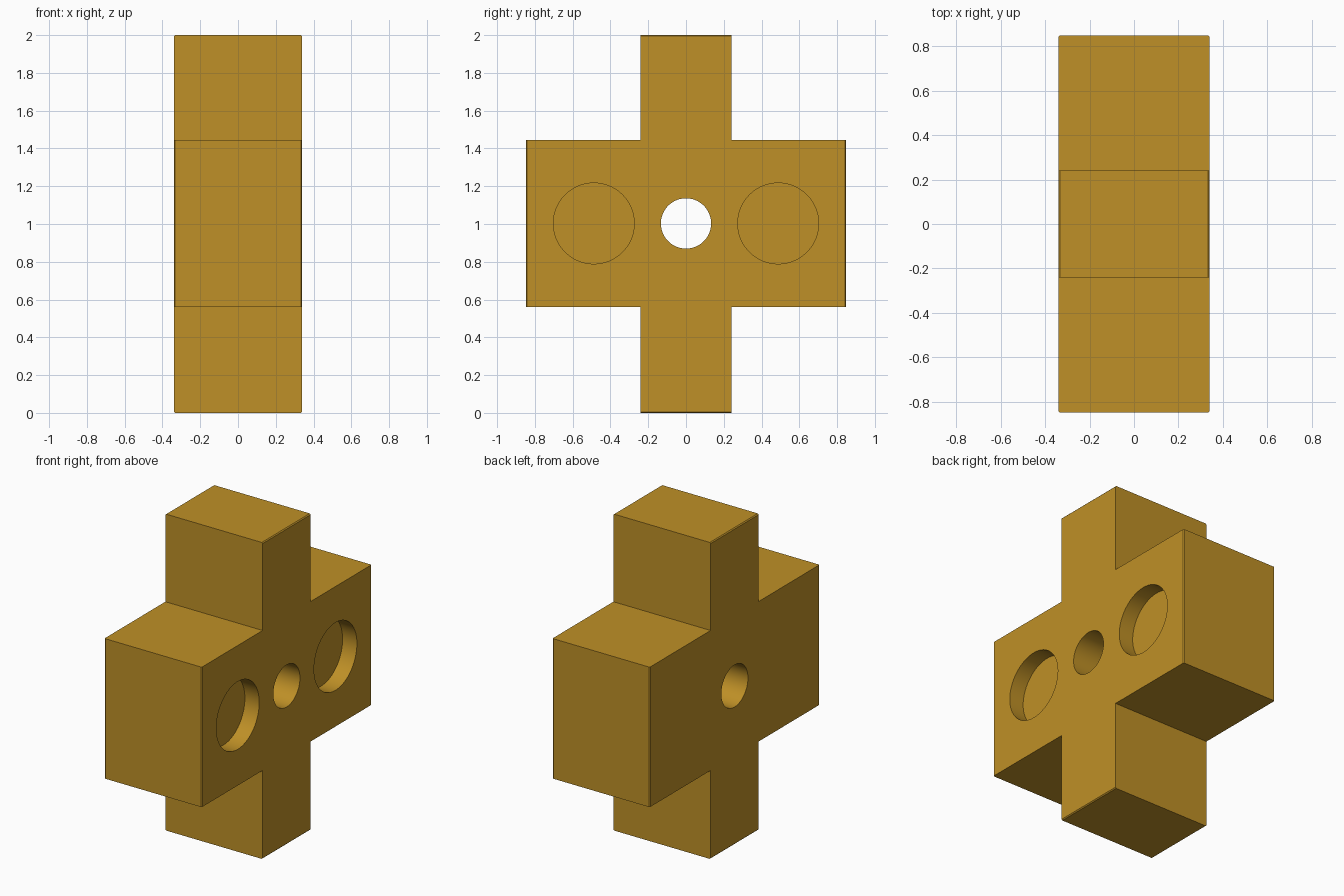
import bpy, bmesh, math

if "Cube" in bpy.data.objects:
    bpy.data.objects.remove(bpy.data.objects["Cube"])

W = 0.34                      # half thickness along x
ARM_Y, POST_Y = 0.848, 0.24   # half widths of the bar and the post
Z0, Z1, ZC = 0.56, 1.445, 1.003

# Cross-shaped body extruded along x
profile = [(-POST_Y, 0), (POST_Y, 0), (POST_Y, Z0), (ARM_Y, Z0), (ARM_Y, Z1), (POST_Y, Z1),
           (POST_Y, 2), (-POST_Y, 2), (-POST_Y, Z1), (-ARM_Y, Z1), (-ARM_Y, Z0), (-POST_Y, Z0)]
bm = bmesh.new()
face = bm.faces.new([bm.verts.new((-W, y, z)) for y, z in profile])
ext = bmesh.ops.extrude_face_region(bm, geom=[face])
bmesh.ops.translate(bm, vec=(2 * W, 0, 0),
                    verts=[v for v in ext["geom"] if isinstance(v, bmesh.types.BMVert)])
bmesh.ops.recalc_face_normals(bm, faces=bm.faces)


def is_end_edge(e):
    a, b = e.verts[0].co, e.verts[1].co
    if abs(a.x - b.x) > 1e-4:
        return False
    on_arm = abs(a.y - b.y) < 1e-4 and abs(abs(a.y) - ARM_Y) < 1e-4
    on_post = abs(a.z - b.z) < 1e-4 and abs(a.z - 1) > 0.99
    return on_arm or on_post


# Tiny chamfer on the end faces
bmesh.ops.bevel(bm, geom=[e for e in bm.edges if is_end_edge(e)],
                offset=0.006, segments=1, affect='EDGES')
mesh = bpy.data.meshes.new("cross_block")
bm.to_mesh(mesh)
bm.free()
block = bpy.data.objects.new("cross_block", mesh)
bpy.context.collection.objects.link(block)

mat = bpy.data.materials.new("ochre")
mat.diffuse_color = (0.52, 0.28, 0.02, 1)
mat.use_nodes = True
mat.node_tree.nodes["Principled BSDF"].inputs["Base Color"].default_value = mat.diffuse_color
mesh.materials.append(mat)


def drill(name, y, radius, x0, x1):
    bpy.ops.mesh.primitive_cylinder_add(vertices=96, radius=radius, depth=x1 - x0,
                                        location=((x0 + x1) / 2, y, ZC),
                                        rotation=(0, math.pi / 2, 0))
    cutter = bpy.context.object
    cutter.name = name
    cutter.data.materials.append(mat)
    mod = block.modifiers.new(name, 'BOOLEAN')
    mod.operation, mod.solver, mod.object = 'DIFFERENCE', 'EXACT', cutter
    return cutter


# Through hole, and two blind pockets on the +x face
cutters = [drill("centre_hole", 0, 0.133, -1, 1)]
for side in (-1, 1):
    cutters.append(drill("pocket", side * 0.488, 0.214, W - 0.1, W + 0.2))

# Apply the cuts and remove the cutters
bpy.ops.object.select_all(action='DESELECT')
block.select_set(True)
bpy.context.view_layer.objects.active = block
for mod in list(block.modifiers):
    bpy.ops.object.modifier_apply(modifier=mod.name)
for c in cutters:
    bpy.data.objects.remove(c, do_unlink=True)
bpy.ops.object.shade_smooth_by_angle(angle=math.radians(30))
